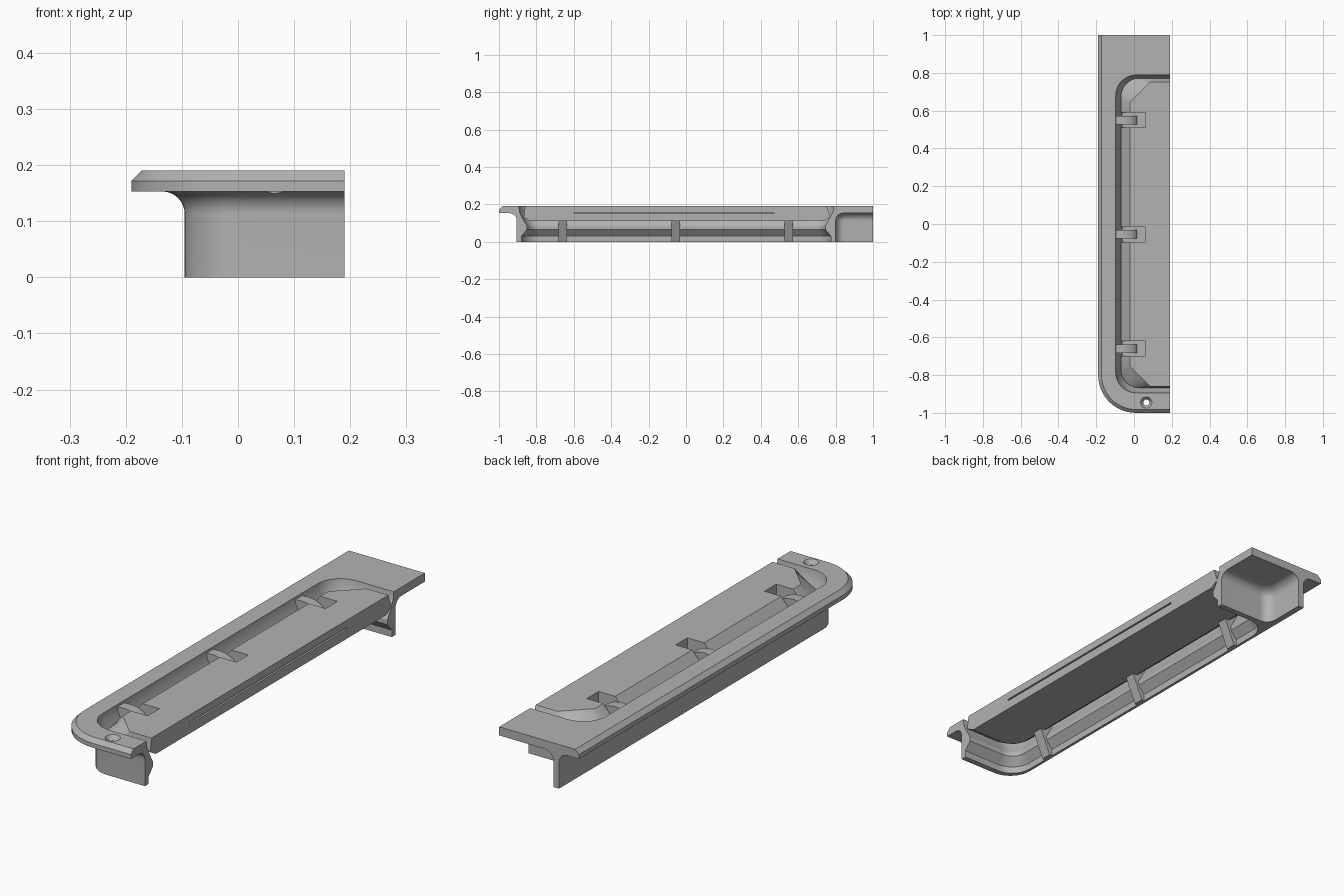
import bpy, bmesh, math

cube = bpy.data.objects.get("Cube")
if cube:
    bpy.data.objects.remove(cube, do_unlink=True)

grey = bpy.data.materials.new("plain grey")
grey.use_nodes = True
COLOUR = (0.45, 0.45, 0.45, 1)
grey.diffuse_color = COLOUR
grey.node_tree.nodes["Principled BSDF"].inputs["Base Color"].default_value = COLOUR

CUT_X = 0.19      # plane where the part is sliced
BEYOND = 0.3      # cutters reach past that plane
ARC = 12


def corner(cx, cy, r, start, bevel=False):
    """Quarter turn, as an arc or as a straight bevel with equal point count."""
    if r == 0:
        return [(cx, cy)]
    a, b = math.radians(start), math.radians(start + 90)
    pts = []
    for i in range(ARC + 1):
        t = i / ARC
        if bevel:
            c = (1 - t) * math.cos(a) + t * math.cos(b)
            s = (1 - t) * math.sin(a) + t * math.sin(b)
        else:
            c, s = math.cos(a + t * (b - a)), math.sin(a + t * (b - a))
        pts.append((cx + r * c, cy + r * s))
    return pts


def outline(left, front, back, r_front, r_back, right=CUT_X, bevel=False):
    """Rectangle with its two left corners rounded or bevelled."""
    return ([(right, back)]
            + corner(left + r_back, back - r_back, r_back, 90, bevel)
            + corner(left + r_front, front + r_front, r_front, 180, bevel)
            + [(right, front)])


def circle(x, y, r):
    return [(x + r * math.cos(i * math.tau / 24), y + r * math.sin(i * math.tau / 24))
            for i in range(24)]


def make_object(name, bm):
    bmesh.ops.recalc_face_normals(bm, faces=bm.faces)
    mesh = bpy.data.meshes.new(name)
    bm.to_mesh(mesh)
    bm.free()
    mesh.materials.append(grey)
    obj = bpy.data.objects.new(name, mesh)
    bpy.context.collection.objects.link(obj)
    return obj


def loft(name, rings):
    """Closed solid through a stack of (outline, z) rings."""
    bm = bmesh.new()
    loops = [[bm.verts.new((x, y, z)) for x, y in pts] for pts, z in rings]
    n = len(loops[0])
    for low, high in zip(loops, loops[1:]):
        for i in range(n):
            j = (i + 1) % n
            bm.faces.new((low[i], low[j], high[j], high[i]))
    bm.faces.new(loops[0])
    bm.faces.new(loops[-1])
    return make_object(name, bm)


def box(name, x0, x1, y0, y1, z0, z1):
    pts = [(x0, y0), (x1, y0), (x1, y1), (x0, y1)]
    return loft(name, [(pts, z0), (pts, z1)])


def activate(obj):
    bpy.ops.object.select_all(action='DESELECT')
    obj.select_set(True)
    bpy.context.view_layer.objects.active = obj


def cut(target, cutter):
    cutter.hide_render = True
    mod = target.modifiers.new("cut", 'BOOLEAN')
    mod.operation, mod.solver, mod.object = 'DIFFERENCE', 'EXACT', cutter
    activate(target)
    bpy.ops.object.modifier_apply(modifier=mod.name)
    bpy.data.objects.remove(cutter, do_unlink=True)


def smooth(obj):
    activate(obj)
    bpy.ops.object.shade_smooth_by_angle(angle=math.radians(28))


# Frame: skirt wall, fillet, overhanging flange with bevelled rim
fillet = [(0.04 * (1 - math.cos(a)), 0.113 + 0.04 * math.sin(a))
          for a in (i * math.pi / 16 for i in range(9))]
profile = [(0, 0)] + fillet + [(0.095, 0.153), (0.095, 0.172), (0.077, 0.19)]
frame = loft("frame", [(outline(-0.095 - d, -0.905 - d, 1, 0.105 + d, 0), z)
                       for d, z in profile])

# Vent opening with an inward lip
opening = [(0.015, -0.01), (0.015, 0.03), (0.045, 0.065), (0.045, 0.085),
           (0.025, 0.12), (0.005, 0.16), (0, 0.2)]
cut(frame, loft("opening_cutter", [
    (outline(-0.098 + d, -0.895 + d, 0.79 - d, 0.11 - d, 0.11 - d, BEYOND), z)
    for d, z in opening]))

# Hollow under the rear end
hollow = [(0, -0.01)] + fillet
cut(frame, loft("hollow_cutter", [
    (outline(-0.068 + d, 0.8 + d, 1.2, 0.045, 0, BEYOND), z) for d, z in hollow]))

# Countersunk screw hole
cut(frame, loft("screw_cutter", [(circle(0.065, -0.945, r), z) for r, z in
                                 ((0.016, 0.1), (0.016, 0.17), (0.03, 0.19), (0.03, 0.2))]))
smooth(frame)

# Centre panel: rounded edge rising to a flat top with bevelled corners
panel = loft("centre_panel", [
    (outline(-0.04, -0.83, 0.735, 0.07, 0.07), 0.11),
    (outline(-0.07, -0.868, 0.772, 0.1, 0.1), 0.132),
    (outline(-0.02, -0.86, 0.752, 0.105, 0.105, bevel=True), 0.19)])
cut(panel, box("slit_cutter", 0.165, BEYOND, -0.6, 0.47, 0.15, 0.157))

# Clips bridging the gap, each in a square recess of the panel
clip_side = [(-0.09, 0), (-0.07, 0), (-0.02, 0.115), (0.015, 0.125), (0.015, 0.145),
             (0, 0.163), (-0.03, 0.177), (-0.06, 0.182), (-0.1, 0.18), (-0.1, 0.15),
             (-0.088, 0.11)]
for label, y in (("front", -0.66), ("middle", -0.055), ("rear", 0.55)):
    cut(panel, box("recess_cutter", -0.12, 0.06, y - 0.04, y + 0.04, 0.128, 0.25))
    bm = bmesh.new()
    sides = [[bm.verts.new((x, y + w, z)) for x, z in clip_side] for w in (-0.023, 0.023)]
    for i in range(len(clip_side)):
        j = (i + 1) % len(clip_side)
        bm.faces.new((sides[0][i], sides[0][j], sides[1][j], sides[1][i]))
    for side in sides:
        bm.faces.new(side)
    smooth(make_object(label + "_clip", bm))
smooth(panel)
